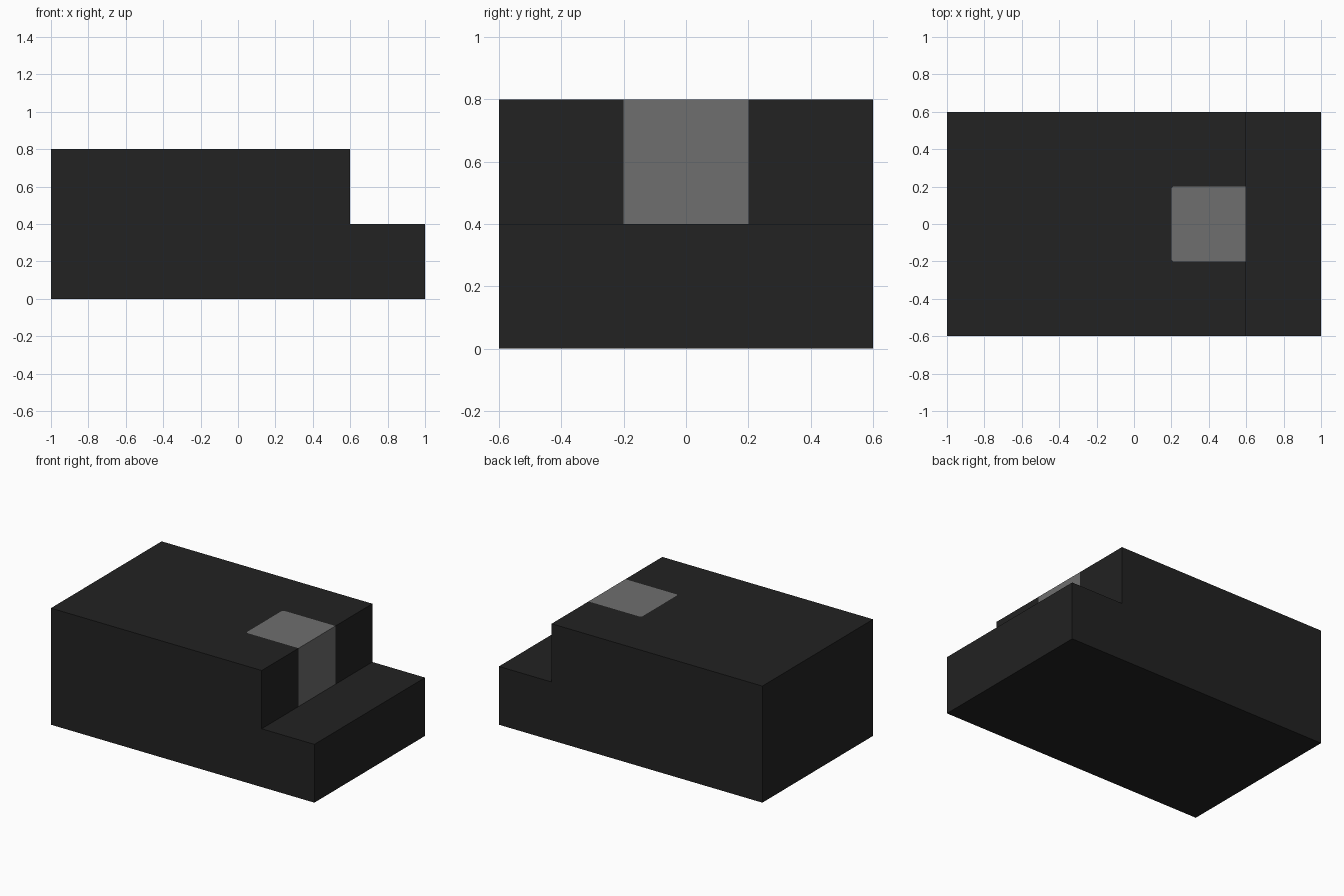
import bpy
import bmesh

cube = bpy.data.objects.get("Cube")
if cube:
    bpy.data.objects.remove(cube, do_unlink=True)


def material(name, value):
    m = bpy.data.materials.new(name)
    m.use_nodes = True
    colour = (value, value, value, 1.0)
    m.diffuse_color = colour
    bsdf = next(n for n in m.node_tree.nodes if n.type == 'BSDF_PRINCIPLED')
    bsdf.inputs["Base Color"].default_value = colour
    return m


def prism(name, plan, z0, z1, mat):
    """Extrude a plan outline (x, y) from z0 up to z1."""
    bm = bmesh.new()
    face = bm.faces.new([bm.verts.new((x, y, z0)) for x, y in plan])
    top = bmesh.ops.extrude_face_region(bm, geom=[face])["geom"]
    verts = [g for g in top if isinstance(g, bmesh.types.BMVert)]
    bmesh.ops.translate(bm, verts=verts, vec=(0, 0, z1 - z0))
    bmesh.ops.recalc_face_normals(bm, faces=bm.faces)
    mesh = bpy.data.meshes.new(name)
    bm.to_mesh(mesh)
    bm.free()
    mesh.materials.append(mat)
    obj = bpy.data.objects.new(name, mesh)
    bpy.context.collection.objects.link(obj)
    return obj


black = material("matte black", 0.016)
grey = material("mid grey", 0.156)

W, D = 1.0, 0.6            # half length and half depth of the base
STEP_X, STEP_Z, TOP = 0.6, 0.4, 0.8
IN_X, IN_Y, C = 0.2, 0.2, 0.01   # insert inner end, half width, corner cut

# Outline of the insert, open at the step face, with clipped inner corners
pocket = [(STEP_X, -IN_Y), (IN_X + C, -IN_Y), (IN_X, -IN_Y + C),
          (IN_X, IN_Y - C), (IN_X + C, IN_Y), (STEP_X, IN_Y)]

# Low slab that sticks out as the step
prism("base", [(-W, -D), (W, -D), (W, D), (-W, D)], 0, STEP_Z, black)

# Raised block with a pocket in its stepped side
prism("upper_body", [(-W, -D), (STEP_X, -D)] + pocket + [(STEP_X, D), (-W, D)],
      STEP_Z, TOP, black)

# Grey block flush in the pocket
prism("insert", pocket, STEP_Z, TOP, grey)
